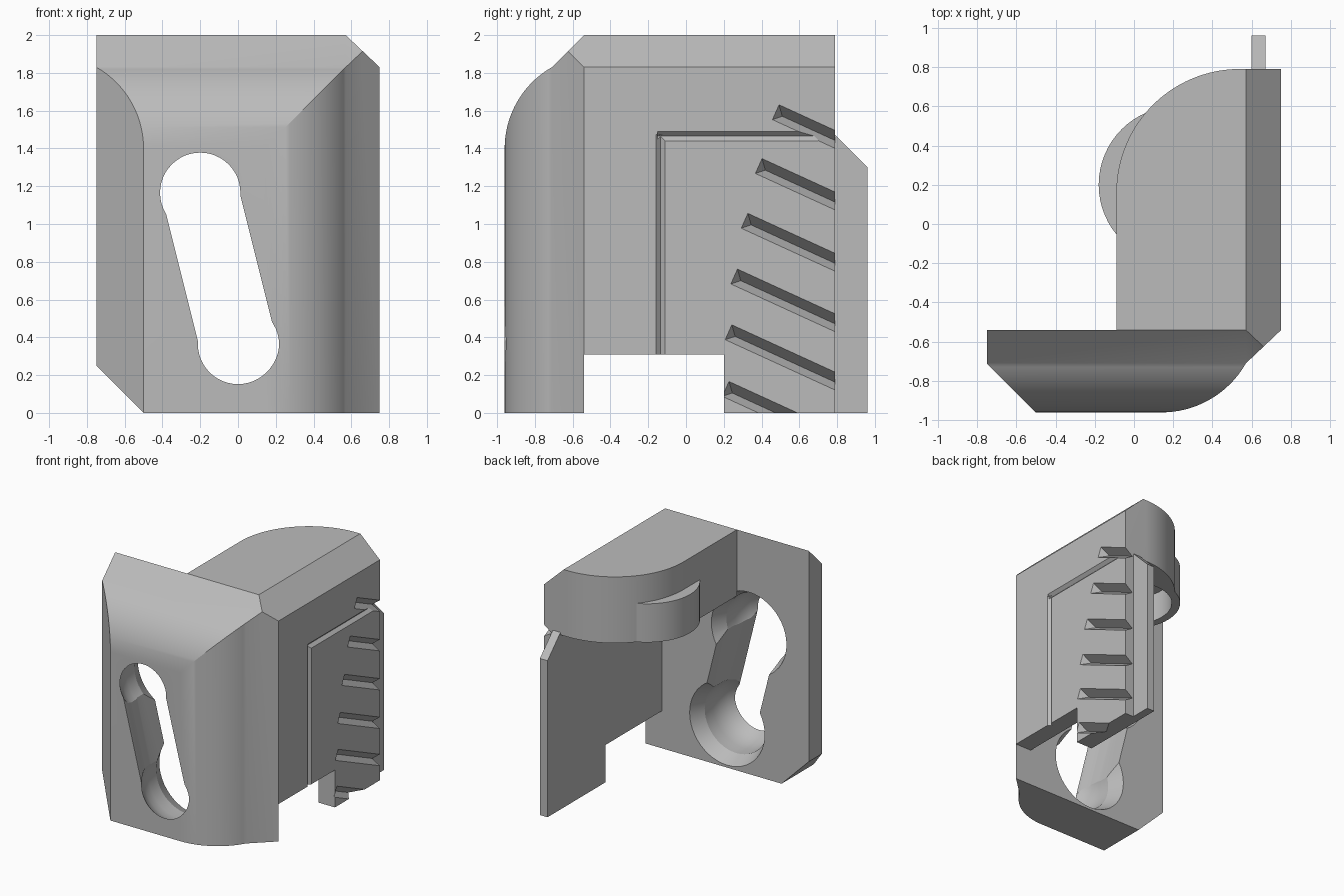
import bpy, bmesh, math
from mathutils import Vector, Matrix

if "Cube" in bpy.data.objects:
    bpy.data.objects.remove(bpy.data.objects["Cube"], do_unlink=True)

grey = bpy.data.materials.new("plain_grey")
grey.use_nodes = True
grey.diffuse_color = (0.5, 0.5, 0.5, 1)
grey.node_tree.nodes["Principled BSDF"].inputs["Base Color"].default_value = (0.5, 0.5, 0.5, 1)


def loft(name, rings):
    """Solid skinned through equal-length rings of points."""
    bm = bmesh.new()
    loops = [[bm.verts.new(p) for p in ring] for ring in rings]
    n = len(loops[0])
    for a, b in zip(loops, loops[1:]):
        for i in range(n):
            j = (i + 1) % n
            bm.faces.new((a[i], a[j], b[j], b[i]))
    bm.faces.new(loops[0])
    bm.faces.new(loops[-1])
    bmesh.ops.recalc_face_normals(bm, faces=bm.faces)
    mesh = bpy.data.meshes.new(name)
    bm.to_mesh(mesh)
    bm.free()
    obj = bpy.data.objects.new(name, mesh)
    mesh.materials.append(grey)
    bpy.context.collection.objects.link(obj)
    return obj


def prism(name, profile, axis, lo, hi):
    """Extrude a 2D profile along x, y or z."""
    place = {"x": lambda a, b, t: (t, a, b),
             "y": lambda a, b, t: (a, t, b),
             "z": lambda a, b, t: (a, b, t)}[axis]
    return loft(name, [[place(a, b, t) for a, b in profile] for t in (lo, hi)])


def circle(cx, cy, r, n=64):
    return arc(cx, cy, r, 0, 360 * (n - 1) / n, n)


def arc(cx, cy, r, start, end, n=24):
    angles = [math.radians(start + (end - start) * i / (n - 1)) for i in range(n)]
    return [(cx + r * math.cos(a), cy + r * math.sin(a)) for a in angles]


def combine(obj, tool, operation, keep=False):
    mod = obj.modifiers.new(operation, "BOOLEAN")
    mod.operation, mod.solver, mod.object = operation, "EXACT", tool
    bpy.context.view_layer.objects.active = obj
    bpy.ops.object.modifier_apply(modifier=mod.name)
    if not keep:
        bpy.data.objects.remove(tool, do_unlink=True)


BACK, FRONT = -0.54, -0.96

# Front plate: crossing of a plan profile, a side profile and a face outline
R = 0.495
sweep = math.degrees(math.atan2(0.43, 0.245))
plan = [(-0.75, BACK), (-0.75, -0.71), (-0.5, FRONT)]
plan += arc(0.14, FRONT + R, R, -90, -90 + sweep) + [(0.75, BACK)]
side = [(BACK, 0), (FRONT, 0)]
side += arc(FRONT + R, 1.4, R, 180, 180 - sweep) + [(BACK, 2)]
face = [(-0.5, 0), (0.75, 0), (0.75, 1.83), (0.57, 2), (-0.75, 2), (-0.75, 0.25)]
plate = prism("front_plate", plan, "z", 0, 2)
combine(plate, prism("side_shape", side, "x", -0.8, 0.8), "INTERSECT")
combine(plate, prism("face_shape", face, "y", -1.1, -0.4), "INTERSECT")

# Ball sockets at both ends of the slot, flared at the back
top, bottom = Vector((-0.2, 0, 1.165)), Vector((0, 0, 0.365))
socket = [(0.363, -0.5), (0.29, -0.66), (0.29, -0.765)]
for a in (15, 30, 45):
    t = math.radians(a)
    socket.append((0.29 * math.cos(t), -0.765 - 0.29 * math.sin(t)))
for c in (top, bottom):
    rings = [[(x, y, z) for x, z in circle(c.x, c.z, r, 48)] for r, y in socket]
    combine(plate, loft("socket_cutter", rings), "DIFFERENCE")

# Tilted slot joining the sockets
half = [(0.2, -0.98), (0.205, -0.94), (0.235, -0.85), (0.25, -0.74), (0.25, -0.5)]
outline = half + [(-x, y) for x, y in reversed(half)]
run = top - bottom
slot = prism("slot_cutter", outline, "z", 0, run.length)
slot.data.transform(Matrix.Translation(bottom) @ Matrix.Rotation(math.atan2(run.x, run.z), 4, "Y"))
combine(plate, slot, "DIFFERENCE")

# Top block with rounded back corner and bevelled side edge
UNDER = 1.45
shape = [(-0.09, BACK), (0.75, BACK), (0.75, 0.79)] + arc(0.54, 0.16, 0.63, 90, 180, 32)
block = prism("top_block", shape, "z", UNDER, 2)
combine(block, prism("bevel_shape", face, "y", -0.6, 1), "INTERSECT")

# Round lug, hollow from below
combine(block, prism("lug", circle(0.22, 0.2, 0.40), "z", UNDER, 1.77), "UNION")
combine(block, prism("lug_bore", circle(0.22, 0.2, 0.335), "z", 1.3, 1.69), "DIFFERENCE")

# Side panel and its thin rear tab
panel = prism("side_panel", [(BACK, 0.31), (0.2, 0.31), (0.2, 0), (0.79, 0),
                             (0.79, 1.5), (BACK, 1.5)], "x", 0.6, 0.75)
tab = prism("rear_tab", [(0.7, 0), (0.96, 0), (0.96, 1.3), (0.79, 1.47), (0.7, 1.47)],
            "x", 0.6, 0.67)

# Slanted grip notches running out of the panel's rear edge
SLOPE = -0.458
notch_starts = [(0.49, 1.64), (0.40, 1.355), (0.325, 1.065),
                (0.27, 0.77), (0.24, 0.475), (0.225, 0.175)]
cutters = []
for y, z in notch_starts:
    begin = [(0.76, y, z), (0.68, y + 0.02, z - 0.07), (0.76, y - 0.04, z - 0.09)]
    end = [(px, 0.8, pz + SLOPE * (0.8 - py)) for px, py, pz in begin]
    cutters.append(loft("notch_cutter", [begin, end]))

# Scored line bordering the panel
s = 0.025
cutters.append(prism("score_upright", [(0.75 - s, -0.135), (0.75, -0.135 - s),
                                       (0.75 + s, -0.135), (0.75, -0.135 + s)], "z", 0.2, 1.475))
cutters.append(prism("score_level", [(0.75 - s, 1.465), (0.75, 1.465 - s),
                                     (0.75 + s, 1.465), (0.75, 1.465 + s)], "y", -0.15, 0.7))
for tool in cutters:
    combine(panel, tool, "DIFFERENCE", keep=True)
    combine(block, tool, "DIFFERENCE")

# Smooth the curves, keep the edges crisp
for obj in (plate, block, panel, tab):
    bpy.ops.object.select_all(action="DESELECT")
    obj.select_set(True)
    bpy.context.view_layer.objects.active = obj
    bpy.ops.object.shade_smooth_by_angle(angle=math.radians(20))
